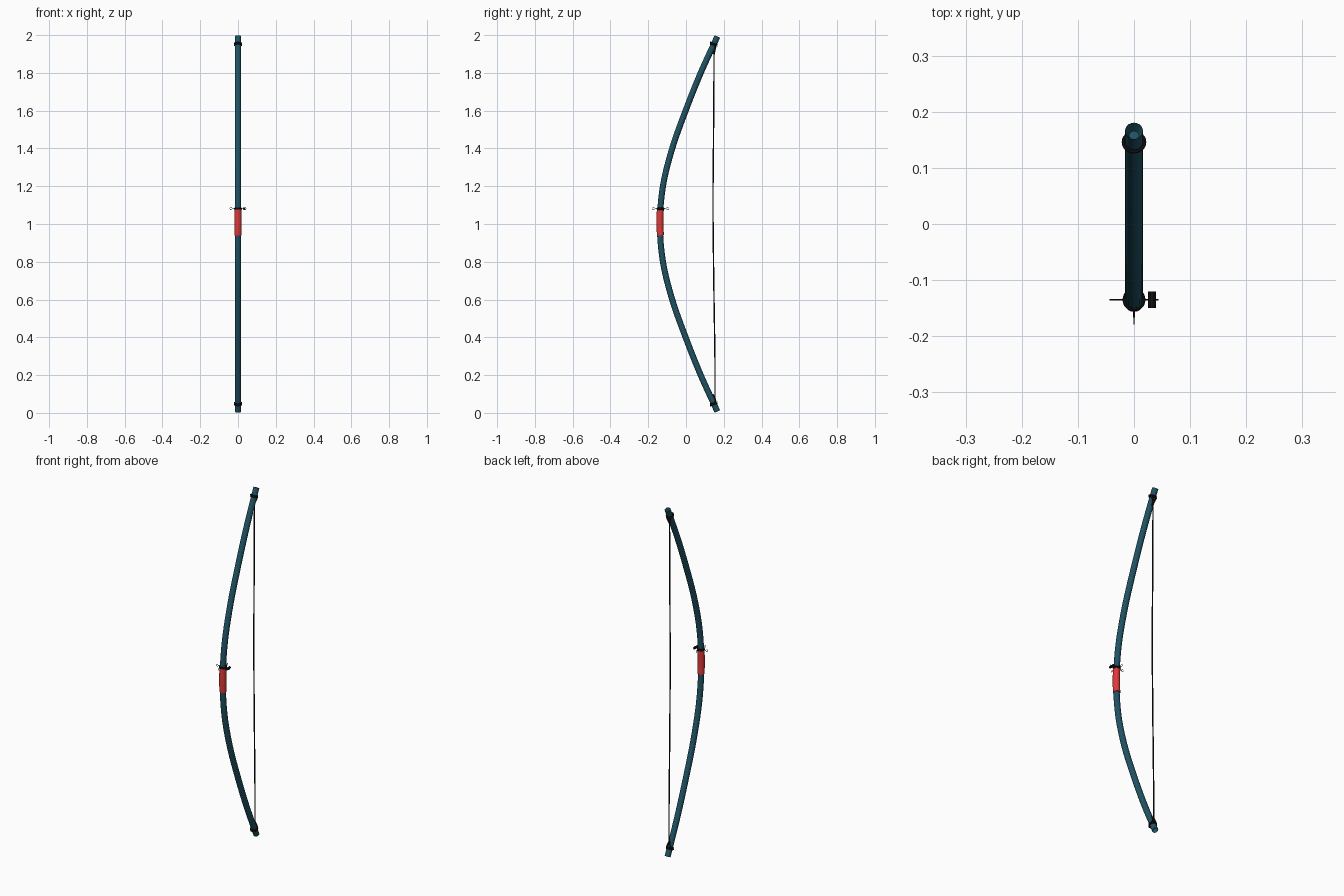
import bpy, bmesh, math
from mathutils import Vector

if "Cube" in bpy.data.objects:
    bpy.data.objects.remove(bpy.data.objects["Cube"])


def material(name, rgb):
    m = bpy.data.materials.new(name)
    m.diffuse_color = (*rgb, 1)
    m.use_nodes = True
    m.node_tree.nodes["Principled BSDF"].inputs["Base Color"].default_value = m.diffuse_color
    return m


TEAL = material("teal", (0.014, 0.085, 0.125))
RED = material("red", (0.75, 0.04, 0.04))
BLACK = material("black", (0.008, 0.008, 0.01))


def spline(pts, steps):
    """Smooth curve through the given points."""
    p = [Vector(v) for v in pts]
    p = [2 * p[0] - p[1]] + p + [2 * p[-1] - p[-2]]
    out = []
    for i in range(1, len(p) - 2):
        a, b, c, d = p[i - 1:i + 3]
        for k in range(steps):
            t = k / steps
            out.append(0.5 * (2 * b + (c - a) * t + (2 * a - 5 * b + 4 * c - d) * t * t
                              + (3 * b - a - 3 * c + d) * t ** 3))
    return out + [p[-2]]


def tube(name, pts, r, mat, sides=8, closed=False, recess=0):
    """Sweep a round section along a path, optionally with recessed ends."""
    pts = [Vector(p) for p in pts]
    bm = bmesh.new()
    n, rings, side = len(pts), [], None
    for i, p in enumerate(pts):
        a = pts[i - 1] if (i or closed) else p
        b = pts[(i + 1) % n] if (i < n - 1 or closed) else p
        t = (b - a).normalized()
        if side is None:
            side = Vector((1, 0, 0)) if abs(t.x) < 0.9 else Vector((0, 0, 1))
        side = (side - t * side.dot(t)).normalized()
        up = t.cross(side)
        rings.append([bm.verts.new(p + r * (math.cos(q) * side + math.sin(q) * up))
                      for q in [2 * math.pi * k / sides for k in range(sides)]])
    for i in range(n if closed else n - 1):
        a, b = rings[i], rings[(i + 1) % n]
        for k in range(sides):
            j = (k + 1) % sides
            bm.faces.new((a[k], a[j], b[j], b[k]))
    if not closed:
        caps = [bm.faces.new(rings[0][::-1]), bm.faces.new(rings[-1])]
        bm.normal_update()
        if recess:
            for cap in caps:
                bmesh.ops.inset_individual(bm, faces=[cap], thickness=r * 0.45)
                bmesh.ops.translate(bm, verts=cap.verts[:], vec=-cap.normal * recess)
    bmesh.ops.recalc_face_normals(bm, faces=bm.faces[:])
    me = bpy.data.meshes.new(name)
    bm.to_mesh(me)
    bm.free()
    me.materials.append(mat)
    ob = bpy.data.objects.new(name, me)
    bpy.context.collection.objects.link(ob)
    bpy.ops.object.select_all(action='DESELECT')
    ob.select_set(True)
    bpy.context.view_layer.objects.active = ob
    bpy.ops.object.shade_smooth_by_angle()
    return ob


def ring(name, center, u, v, r, mat=BLACK, n=24):
    c, u, v = Vector(center), Vector(u), Vector(v)
    pts = [c + math.cos(2 * math.pi * k / n) * u + math.sin(2 * math.pi * k / n) * v
           for k in range(n)]
    tube(name, pts, r, mat, 8, True)


# Bow stave: one hollow-ended curved tube, symmetric about the middle
half = [(0.2, -0.122), (0.4, -0.073), (0.6, -0.002), (0.8, 0.078), (0.9925, 0.166)]
profile = [(0, y, 1 - d) for d, y in half[::-1]] + [(0, -0.138, 1)] + [(0, y, 1 + d) for d, y in half]
tube("bow_stave", spline(profile, 6), 0.016, TEAL, 20, recess=0.02)

# Grip sleeve
tube("grip", [(0, -0.135, 0.94), (0, -0.138, 0.98), (0, -0.138, 1.03), (0, -0.136, 1.075)],
     0.0185, RED, 20)

# Bowstring, slightly slack
tube("bowstring", spline([(0, 0.154, 0.06), (0, 0.153, 0.3), (0, 0.147, 0.7), (0, 0.143, 1.1),
                          (0, 0.146, 1.5), (0, 0.149, 1.94)], 4), 0.0035, BLACK)

# String loops and knots at both tips
for tip, s in (("upper", 1), ("lower", -1)):
    for k, d in enumerate((0.948, 0.956)):
        ring(f"{tip}_loop_{k}", (0, 0.146, 1 + s * d), (0.0185, 0, 0), (0, 0.017, -s * 0.006), 0.0035)
    for x in (-1, 1):
        tube(f"{tip}_loop_strand", [(x * 0.017, 0.15, 1 + s * 0.95), (x * 0.01, 0.157, 1 + s * 0.935),
                                    (0, 0.151, 1 + s * 0.91)], 0.0035, BLACK)
    tube(f"{tip}_knot", [(0, 0.151, 1 + s * 0.935), (0, 0.151, 1 + s * 0.915)], 0.006, BLACK)
    tube(f"{tip}_loose_end", [(0.004, 0.151, 1 + s * 0.92), (0.003, 0.143, 1 + s * 0.90)], 0.003, BLACK)

# Arrow rest: collar with four arms, each ending in a small upright ring
Z, Y = 1.081, -0.135
for k in range(2):
    ring(f"rest_collar_{k}", (0, Y, Z - 0.003 + 0.006 * k), (0.0175, 0, 0), (0, 0.0175, 0), 0.003)
for name, dx, dy in (("left", -1, 0), ("right", 1, 0), ("front", 0, -1), ("back", 0, 1)):
    d, c = Vector((dx, dy, 0)), Vector((0, Y, Z))
    tube(f"{name}_rest_arm", [c + d * 0.016, c + d * 0.032], 0.0015, BLACK, 6)
    ring(f"{name}_rest_ring", c + d * 0.037, d * 0.006, (0, 0, 0.006), 0.001, n=16)
# Thick pad on the right arm
tube("rest_pad", [(0.032, Y - 0.015, Z), (0.032, Y + 0.015, Z)], 0.007, BLACK, 10)
